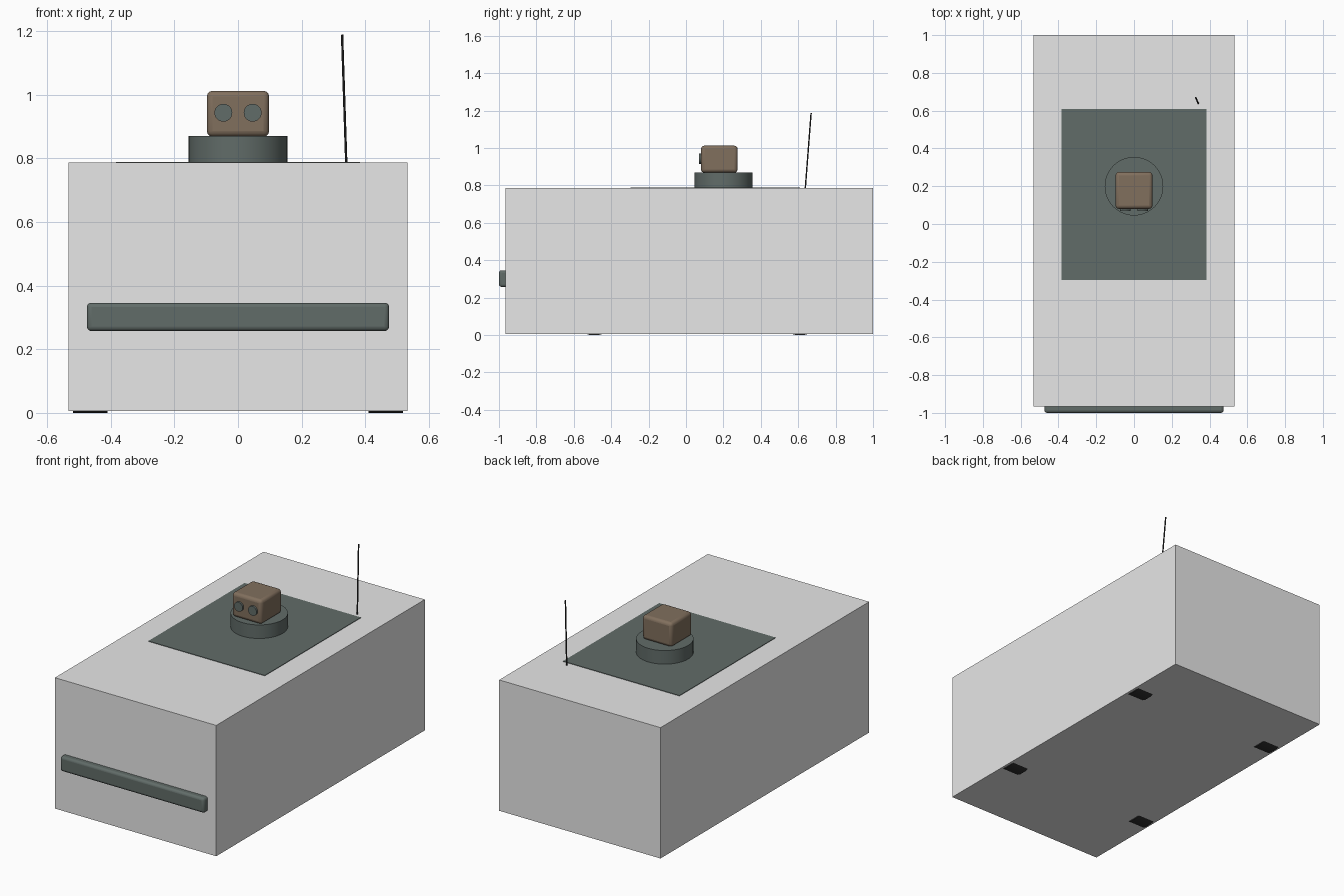
import bpy
from math import pi, cos, radians
from mathutils import Vector, Matrix

cube = bpy.data.objects.get("Cube")
if cube:
    bpy.data.objects.remove(cube, do_unlink=True)


def make_material(name, rgb):
    mat = bpy.data.materials.new(name)
    mat.use_nodes = True
    colour = (*rgb, 1.0)
    mat.diffuse_color = colour
    mat.node_tree.nodes["Principled BSDF"].inputs["Base Color"].default_value = colour
    return mat


light_grey = make_material("light grey", (0.8, 0.8, 0.8))
slate = make_material("slate grey", (0.12, 0.15, 0.14))
brown = make_material("brown", (0.22, 0.16, 0.11))
black = make_material("rubber black", (0.03, 0.03, 0.03))


def finish(obj, name, mat, bevel=0.0, smooth=False):
    obj.name = name
    obj.data.materials.append(mat)
    if bevel:
        mod = obj.modifiers.new("rounded edges", 'BEVEL')
        mod.width = bevel
        mod.segments = 3
    if smooth:
        bpy.ops.object.shade_smooth_by_angle(angle=radians(35))
    return obj


def box(name, low, high, mat, bevel=0.0):
    low, high = Vector(low), Vector(high)
    bpy.ops.mesh.primitive_cube_add(size=1)
    obj = bpy.context.object
    obj.data.transform(Matrix.Translation((low + high) / 2)
                       @ Matrix.Diagonal((*(high - low), 1)))
    return finish(obj, name, mat, bevel, bevel > 0)


def rod(name, start, end, radius, mat, sides=32, spin=0.0, smooth=True):
    start, end = Vector(start), Vector(end)
    axis = end - start
    bpy.ops.mesh.primitive_cylinder_add(vertices=sides, radius=radius, depth=axis.length)
    obj = bpy.context.object
    turn = axis.to_track_quat('Z', 'Y').to_matrix().to_4x4()
    obj.data.transform(Matrix.Translation((start + end) / 2)
                       @ turn @ Matrix.Rotation(spin, 4, 'Z'))
    return finish(obj, name, mat, 0.0, smooth)


# Body shell and front bumper
box("body", (-0.532, -0.965, 0.006), (0.532, 1.0, 0.786), light_grey)
box("front_bumper", (-0.475, -1.0, 0.257), (0.475, -0.93, 0.346), slate, 0.014)

# Roof panel and sensor turret
box("roof_panel", (-0.384, -0.296, 0.75), (0.384, 0.61, 0.789), slate)
rod("turret_base", (0, 0.2, 0.77), (0, 0.2, 0.87), 0.155, slate, 48)
box("sensor_head", (-0.098, 0.08, 0.868), (0.098, 0.276, 1.012), brown, 0.018)

# Paired lenses and wheels
for side, s in (("left", 1), ("right", -1)):
    rod(side + "_lens", (s * 0.046, 0.1, 0.943), (s * 0.046, 0.069, 0.943), 0.028, slate)
    for end, y in (("front", -0.49), ("rear", 0.61)):
        sides, r = 24, 0.17
        z = r * cos(pi / sides)
        rod(f"{end}_{side}_wheel", (s * 0.41, y, z), (s * 0.518, y, z),
            r, black, sides, pi / sides)

# Leaning whip antenna
rod("antenna", (0.341, 0.636, 0.76), (0.327, 0.669, 1.188), 0.004, black, 8)
